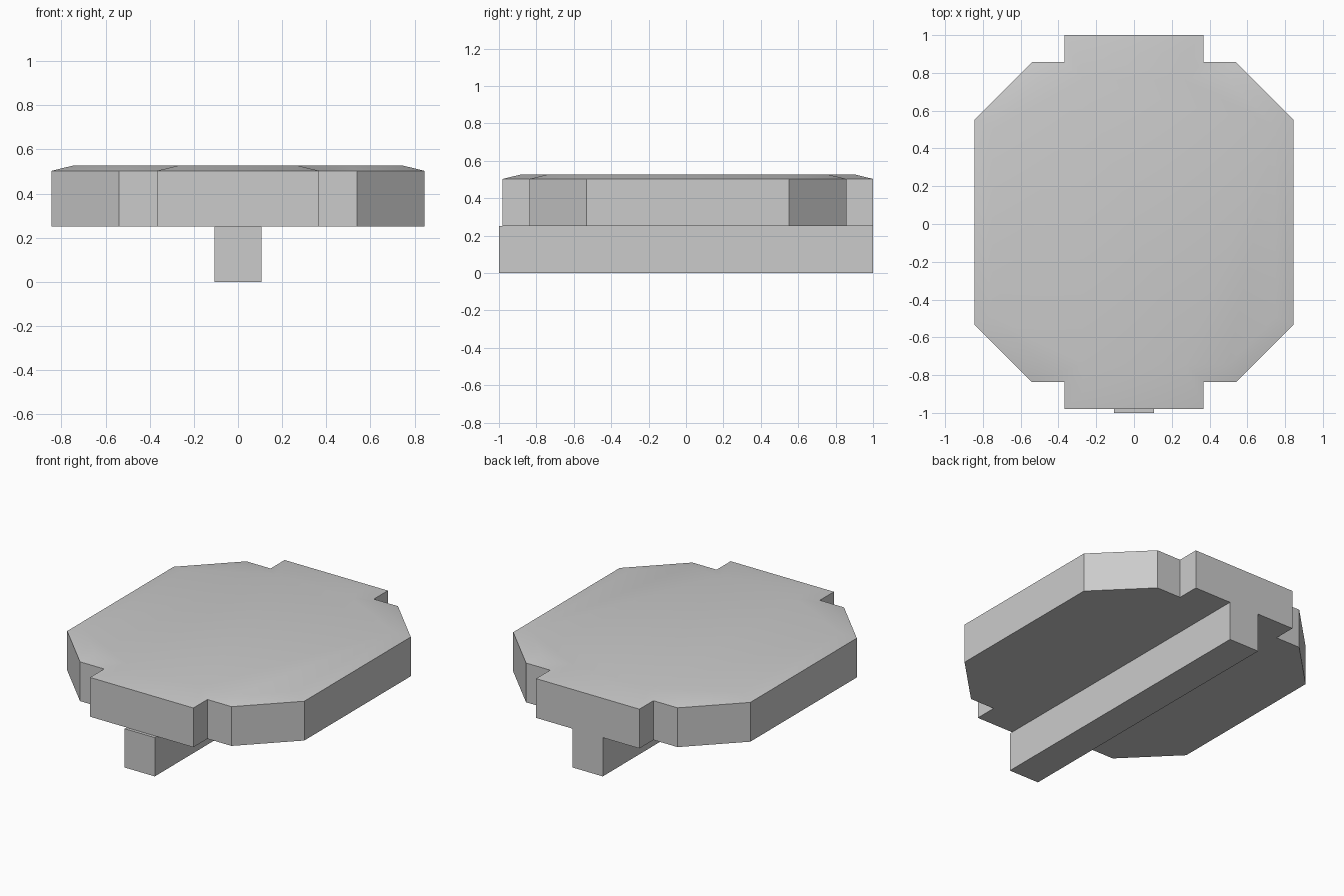
import bpy, bmesh, math

cube = bpy.data.objects.get("Cube")
if cube:
    bpy.data.objects.remove(cube, do_unlink=True)

grey = bpy.data.materials.new("plain grey")
grey.use_nodes = True
colour = (0.6, 0.6, 0.6, 1)
grey.diffuse_color = colour
grey.node_tree.nodes["Principled BSDF"].inputs["Base Color"].default_value = colour


def extruded(name, outline, z0, z1, rim=0, rise=0):
    """Extrude an outline upwards; optionally give it a sloping top rim."""
    bm = bmesh.new()
    base = bm.faces.new([bm.verts.new((x, y, z0)) for x, y in outline])
    base.normal_update()
    if base.normal.z > 0:
        base.normal_flip()
    # Keep the base, and extrude a copy of it into walls and a cap
    geom = bmesh.ops.extrude_face_region(bm, geom=[base], use_keep_orig=True)["geom"]
    cap = [f for f in geom if isinstance(f, bmesh.types.BMFace)]
    for v in cap[0].verts:
        v.co.z = z1
    bmesh.ops.recalc_face_normals(bm, faces=bm.faces[:])
    if rim:
        bmesh.ops.inset_region(bm, faces=cap, thickness=rim, use_even_offset=True)
        for v in cap[0].verts:
            v.co.z = z1 + rise
    bm.normal_update()
    mesh = bpy.data.meshes.new(name)
    bm.to_mesh(mesh)
    bm.free()
    mesh.materials.append(grey)
    obj = bpy.data.objects.new(name, mesh)
    bpy.context.collection.objects.link(obj)
    return obj


# Eight-sided plate with a tab at the front and back
half = [(0.368, 0.99), (0.368, 0.847), (0.54, 0.847), (0.845, 0.542)]
right = half + [(x, -y) for x, y in reversed(half)]
outline = right + [(-x, y) for x, y in reversed(right)]
plate = extruded("plate", [(x, y + 0.01) for x, y in outline], 0.25, 0.503, 0.095, 0.023)

# Smooth the shallow rim into the top
bpy.ops.object.select_all(action='DESELECT')
plate.select_set(True)
bpy.context.view_layer.objects.active = plate
bpy.ops.object.shade_smooth_by_angle(angle=math.radians(30))

# Long rail underneath
w = 0.107
extruded("rail", [(-w, -1), (w, -1), (w, 1), (-w, 1)], 0, 0.25)
